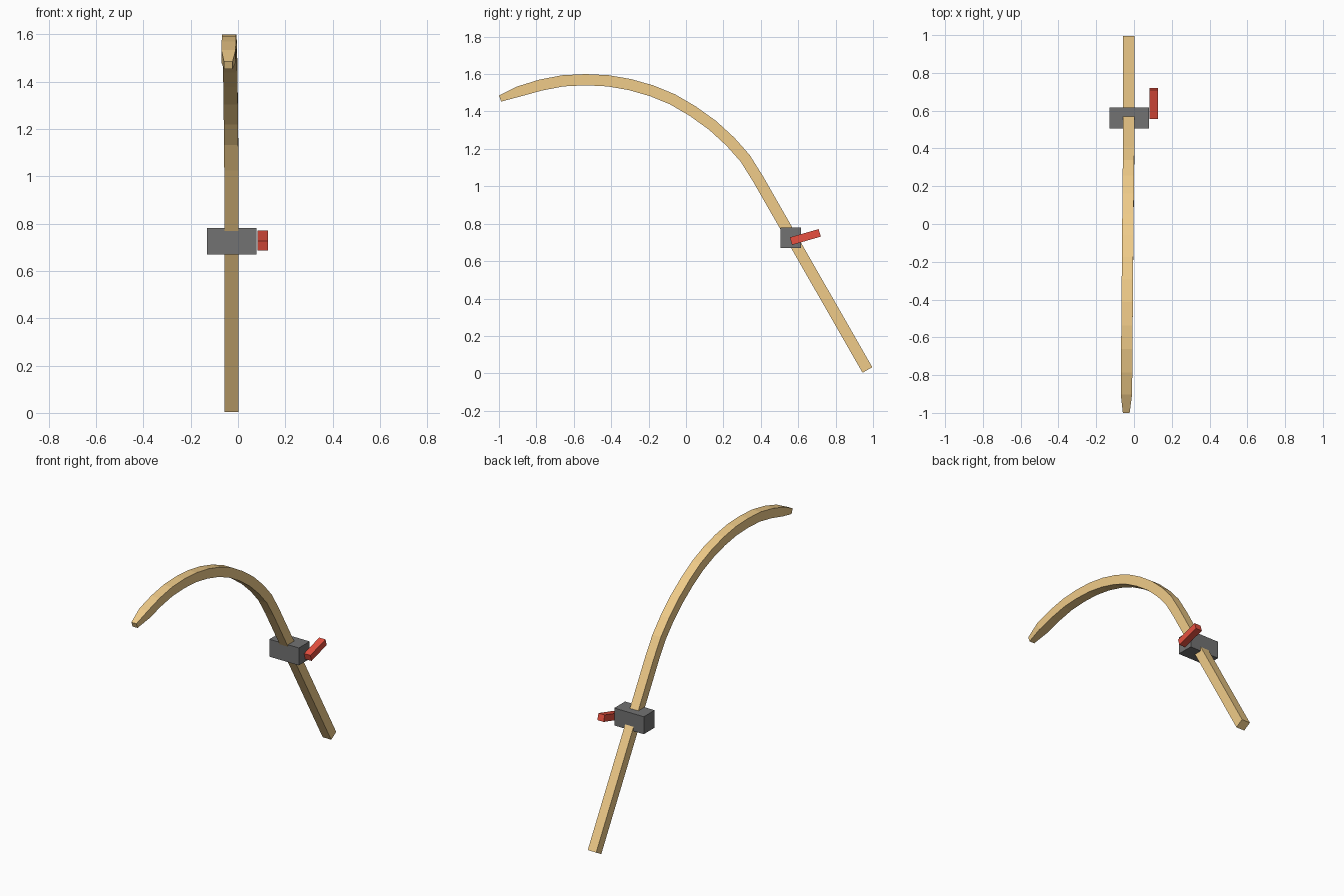
import bpy, bmesh, math
from mathutils import Vector

if "Cube" in bpy.data.objects:
    bpy.data.objects.remove(bpy.data.objects["Cube"])


def material(name, color):
    m = bpy.data.materials.new(name)
    m.diffuse_color = (*color, 1)
    m.use_nodes = True
    m.node_tree.nodes["Principled BSDF"].inputs["Base Color"].default_value = m.diffuse_color
    return m


def add_object(name, bm, mat):
    bmesh.ops.recalc_face_normals(bm, faces=bm.faces)
    me = bpy.data.meshes.new(name)
    bm.to_mesh(me)
    bm.free()
    me.materials.append(mat)
    ob = bpy.data.objects.new(name, me)
    bpy.context.collection.objects.link(ob)
    return ob


def box(name, center, size, mat, tilt=0):
    bm = bmesh.new()
    bmesh.ops.create_cube(bm, size=1)
    bmesh.ops.scale(bm, vec=size, verts=bm.verts)
    ob = add_object(name, bm, mat)
    ob.location = center
    ob.rotation_euler.x = tilt
    return ob


wood = material("wood", (0.87, 0.60, 0.25))
black = material("black", (0.17, 0.17, 0.17))
red = material("red", (0.80, 0.08, 0.05))

# Centre line of the bent shaft (y, z), from the ground to the tip
path = [(0.97, 0.018), (0.385, 1.04), (0.316, 1.15), (0.236, 1.24),
        (0.142, 1.326), (0.036, 1.402), (-0.072, 1.465), (-0.184, 1.511),
        (-0.30, 1.544), (-0.416, 1.564), (-0.537, 1.57), (-0.658, 1.564),
        (-0.778, 1.541), (-0.894, 1.507), (-0.994, 1.469)]
half = 0.03
last = len(path) - 1

# Shaft: square section swept along the path, drifting sideways, tapered tip
bm = bmesh.new()
rings = []
for i, p in enumerate(path):
    a, b = path[max(i - 1, 0)], path[min(i + 1, last)]
    d_in = (Vector(p) - Vector(a)).normalized()
    d_out = (Vector(b) - Vector(p)).normalized()
    t = (d_in + d_out).normalized()
    n = Vector((0, -t.y, t.x))
    cx = -0.028 - 0.013 * max(0, i - 1) / (last - 1)
    hx, hn = (0.018, 0.017) if i == last else (half, 0.028 if i == last - 1 else half)
    c = Vector((cx, *p))
    rings.append([bm.verts.new(c + Vector((sx * hx, 0, 0)) + n * sn * hn)
                  for sx, sn in ((-1, -1), (1, -1), (1, 1), (-1, 1))])
for r, s in zip(rings, rings[1:]):
    for k in range(4):
        bm.faces.new((r[k], r[(k + 1) % 4], s[(k + 1) % 4], s[k]))
bm.faces.new(rings[0])
bm.faces.new(rings[-1])
add_object("shaft", bm, wood)

# Clamp block and its side lever
box("clamp_block", (-0.026, 0.561, 0.725), (0.21, 0.11, 0.112), black)
box("lever", (0.104, 0.638, 0.729), (0.045, 0.16, 0.042), red, math.radians(16))
